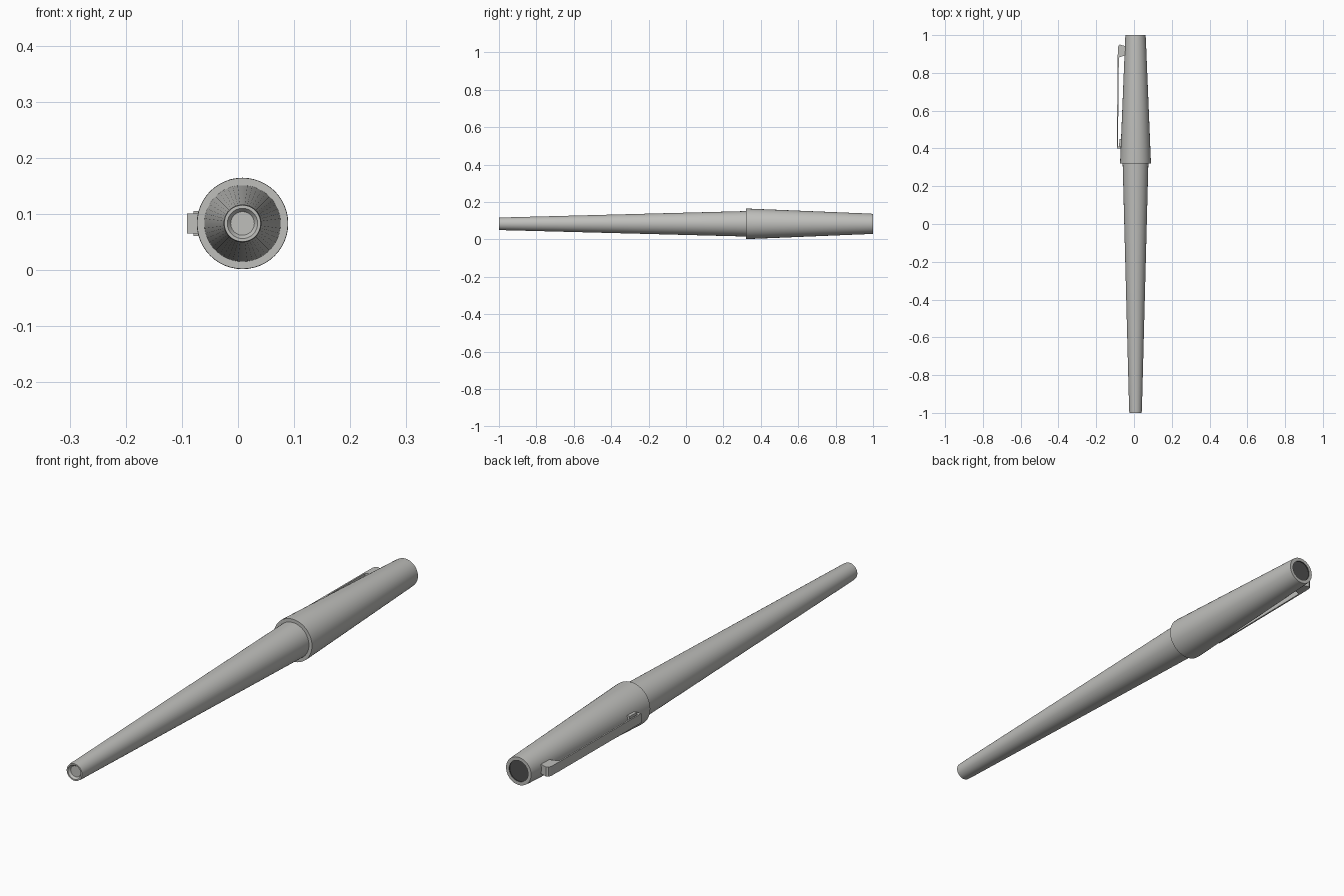
import bpy, bmesh, math

if "Cube" in bpy.data.objects:
    bpy.data.objects.remove(bpy.data.objects["Cube"], do_unlink=True)

AXIS_X, AXIS_Z = 0.008, 0.083
SIDES = 48


def material(name, color):
    m = bpy.data.materials.new(name)
    m.use_nodes = True
    m.diffuse_color = color
    m.node_tree.nodes["Principled BSDF"].inputs["Base Color"].default_value = color
    return m


grey = material("light grey", (0.52, 0.52, 0.50, 1))
dark = material("dark grey", (0.08, 0.08, 0.08, 1))


def finish(name, bm, mats):
    bmesh.ops.remove_doubles(bm, verts=bm.verts, dist=1e-5)
    bmesh.ops.recalc_face_normals(bm, faces=bm.faces)
    mesh = bpy.data.meshes.new(name)
    bm.to_mesh(mesh)
    bm.free()
    ob = bpy.data.objects.new(name, mesh)
    bpy.context.collection.objects.link(ob)
    for m in mats:
        mesh.materials.append(m)
    bpy.ops.object.select_all(action="DESELECT")
    ob.select_set(True)
    bpy.context.view_layer.objects.active = ob
    bpy.ops.object.shade_smooth_by_angle(angle=math.radians(30))
    return ob


def lathe(name, profile, mats, dark_rows=()):
    """Turn (y, radius) points around the long axis."""
    bm = bmesh.new()
    rings = []
    for y, r in profile:
        if r == 0:
            rings.append([bm.verts.new((AXIS_X, y, AXIS_Z))] * SIDES)
            continue
        ring = []
        for i in range(SIDES):
            a = 2 * math.pi * i / SIDES
            ring.append(bm.verts.new((AXIS_X + r * math.cos(a), y, AXIS_Z + r * math.sin(a))))
        rings.append(ring)
    for row, (a, b) in enumerate(zip(rings, rings[1:])):
        for i in range(SIDES):
            j = (i + 1) % SIDES
            corners = list(dict.fromkeys((a[i], a[j], b[j], b[i])))
            bm.faces.new(corners).material_index = int(row in dark_rows)
    return finish(name, bm, mats)


def plate(name, outline, width):
    """Extrude an (x, y) outline to a given height, centred on the axis."""
    bm = bmesh.new()
    face = bm.faces.new([bm.verts.new((x, y, AXIS_Z - width / 2)) for x, y in outline])
    moved = bmesh.ops.extrude_face_region(bm, geom=[face])["geom"]
    verts = [v for v in moved if isinstance(v, bmesh.types.BMVert)]
    bmesh.ops.translate(bm, verts=verts, vec=(0, 0, width))
    return finish(name, bm, [grey])


# Tapered barrel with a shallow recess in its tip
lathe("barrel", [(-0.992, 0), (-0.992, 0.021), (-1, 0.027), (-1, 0.0325),
                 (-0.985, 0.0338), (0.34, 0.0685), (0.34, 0)], [grey])

# Tapered cap with a dark recessed end
lathe("cap", [(0.32, 0), (0.32, 0.081), (0.33, 0.0815), (0.985, 0.0545),
              (1, 0.053), (1, 0.040), (0.996, 0.040), (0.996, 0)],
      [grey, dark], dark_rows=(5, 6))

# Clip: thin bar with a foot, a pad resting on the cap and a rounded mount
plate("clip_bar", [(-0.091, 0.40), (-0.07, 0.40), (-0.07, 0.408), (-0.085, 0.412),
                   (-0.080, 0.90), (-0.086, 0.90)], 0.036)
plate("clip_pad", [(-0.079, 0.41), (-0.06, 0.41), (-0.06, 0.45), (-0.077, 0.45)], 0.044)
plate("clip_mount", [(-0.086, 0.88), (-0.04, 0.895), (-0.04, 0.94), (-0.058, 0.945),
                     (-0.074, 0.95), (-0.081, 0.946), (-0.085, 0.935)], 0.036)
